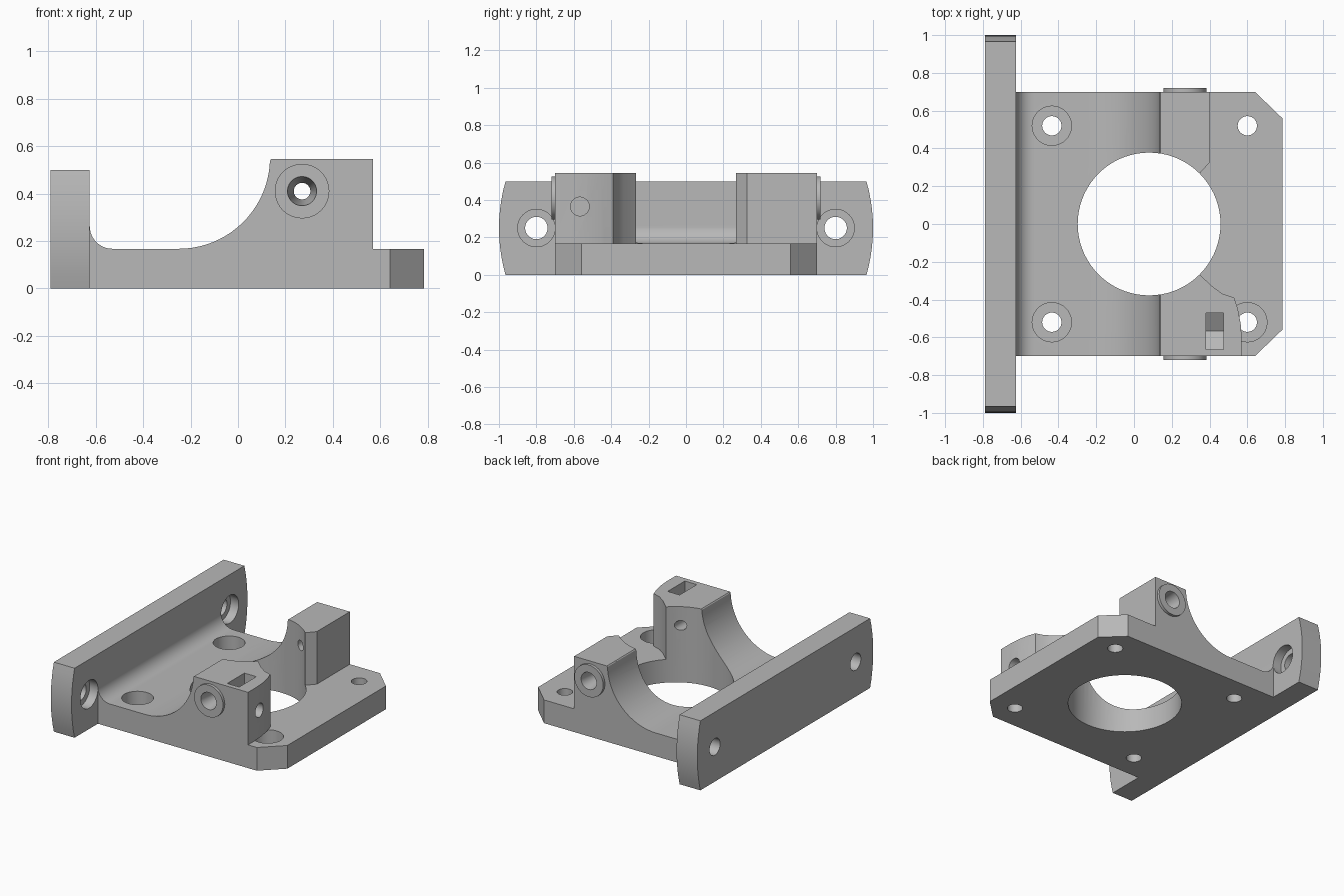
import bpy
import bmesh
from math import cos, sin, radians, tau

if "Cube" in bpy.data.objects:
    bpy.data.objects.remove(bpy.data.objects["Cube"], do_unlink=True)

grey = bpy.data.materials.new("mid grey plastic")
grey.use_nodes = True
colour = (0.48, 0.48, 0.48, 1)
grey.diffuse_color = colour
grey.node_tree.nodes["Principled BSDF"].inputs["Base Color"].default_value = colour

PLACE = {"x": lambda u, v, d: (d, u, v),
         "y": lambda u, v, d: (u, d, v),
         "z": lambda u, v, d: (u, v, d)}


def loft(name, axis, lo, hi, start, end=None):
    """Solid between two matching outlines placed at lo and hi along an axis."""
    bm = bmesh.new()
    rings = [[bm.verts.new(PLACE[axis](u, v, d)) for u, v in loop]
             for loop, d in ((start, lo), (end or start, hi))]
    n = len(start)
    for ring in rings:
        bm.faces.new(ring)
    for i in range(n):
        j = (i + 1) % n
        bm.faces.new((rings[0][i], rings[0][j], rings[1][j], rings[1][i]))
    bmesh.ops.recalc_face_normals(bm, faces=bm.faces)
    mesh = bpy.data.meshes.new(name)
    bm.to_mesh(mesh)
    bm.free()
    mesh.materials.append(grey)
    obj = bpy.data.objects.new(name, mesh)
    bpy.context.collection.objects.link(obj)
    return obj


def arc(cu, cv, r, a, b, steps=14):
    angles = [radians(a + (b - a) * i / steps) for i in range(steps + 1)]
    return [(cu + r * cos(t), cv + r * sin(t)) for t in angles]


def circle(cu, cv, r, n=40):
    return [(cu + r * cos(tau * i / n), cv + r * sin(tau * i / n)) for i in range(n)]


def rod(name, axis, lo, hi, cu, cv, r, r_end=None):
    return loft(name, axis, lo, hi, circle(cu, cv, r), circle(cu, cv, r_end or r))


# Base plate with the sweeping rise up to the clamp posts
profile = [(-0.7, 0), (0.785, 0), (0.785, 0.545), (0.14, 0.545)]
profile += arc(-0.25, 0.552, 0.385, -2, -90, 20)
profile += arc(-0.53, 0.262, 0.095, 270, 180, 10) + [(-0.7, 0.262)]
body = loft("motor_bracket", "y", -0.7, 0.7, profile)
bpy.context.view_layer.objects.active = body


def combine(tool, operation):
    tool.hide_render = True
    mod = body.modifiers.new(tool.name, "BOOLEAN")
    mod.operation = operation
    mod.solver = "EXACT"
    mod.object = tool
    bpy.ops.object.modifier_apply(modifier=mod.name)
    bpy.data.objects.remove(tool, do_unlink=True)


def cut(tool):
    combine(tool, "DIFFERENCE")


# Space beside the two posts, leaving the front one wider
cut(loft("post_clearance", "z", 0.167, 0.7,
         [(0.40, 0.8), (0.40, 0.325), (0.35, 0.27), (0.08, 0), (0.35, -0.27),
          (0.42, -0.335), (0.47, -0.37), (0.53, -0.39), (0.55, -0.45),
          (0.565, -0.53), (0.57, -0.6), (0.57, -0.8), (1, -0.8), (1, 0.8)]))

# Clipped outer corners
for s in (-1, 1):
    cut(loft("corner_clip", "z", -0.1, 0.7,
             [(0.64, 0.7 * s), (0.785, 0.56 * s), (0.93, 0.42 * s),
              (0.93, 0.84 * s), (0.495, 0.84 * s)]))

# Upright flange with slightly bowed ends
rows = [i / 5 for i in range(-5, 6)]
bow = [(1 - 0.035 * t * t, 0.25 + 0.25 * t) for t in rows]
flange = bow + [(-y, z) for y, z in reversed(bow)]
combine(loft("flange", "x", -0.79, -0.625, flange), "UNION")

# Round bosses on the outer faces of the posts
for s in (-1, 1):
    combine(rod("boss", "y", 0.6 * s, 0.72 * s, 0.27, 0.41, 0.115), "UNION")

# Central bore
cut(loft("bore", "z", -0.1, 0.8, circle(0.08, 0, 0.378, 72)))

for s in (-1, 1):
    # Clamp screw hole, tapering inwards
    cut(rod("clamp_hole", "y", 0.1 * s, 0.8 * s, 0.27, 0.41, 0.035))
    cut(rod("clamp_taper", "y", 0.725 * s, 0.5 * s, 0.27, 0.41, 0.062, 0.035))
    # Flange holes with counterbores
    cut(rod("flange_hole", "x", -0.9, -0.5, 0.8 * s, 0.25, 0.06))
    cut(rod("flange_counterbore", "x", -0.69, -0.5, 0.8 * s, 0.25, 0.1))
    # Base mounting holes
    for x in (-0.435, 0.6):
        cut(rod("base_hole", "z", -0.1, 0.166, x, 0.52 * s, 0.051))
        if x < 0 or s < 0:
            cut(rod("base_counterbore", "z", 0.06, 0.168, x, 0.52 * s, 0.104))
        else:
            cut(rod("base_hole_top", "z", 0.1, 0.3, x, 0.52 * s, 0.051))

# Nut trap and the side screw hole of the front post
cut(loft("nut_trap", "x", 0.38, 0.475,
         [(-0.47, 0.7), (-0.47, 0.309), (-0.5675, 0.252), (-0.665, 0.309), (-0.665, 0.7)]))
cut(rod("side_screw_hole", "x", 0.32, 0.7, -0.5675, 0.365, 0.05))

body.select_set(True)
bpy.ops.object.shade_smooth_by_angle(angle=radians(25))
